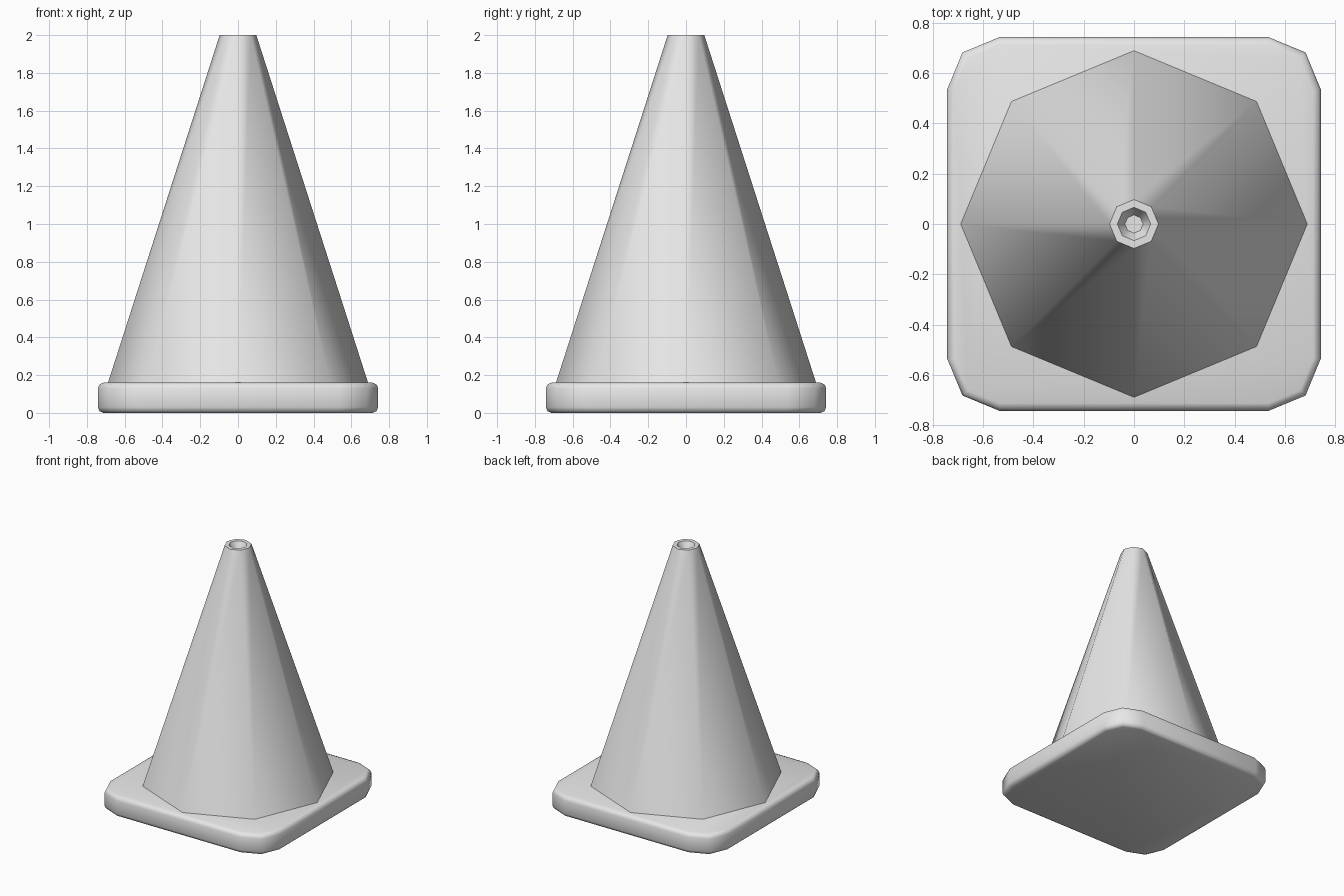
import bpy, bmesh, math

if "Cube" in bpy.data.objects:
    bpy.data.objects.remove(bpy.data.objects["Cube"])

mat = bpy.data.materials.new("plain light grey")
mat.diffuse_color = (0.8, 0.8, 0.8, 1)
mat.use_nodes = True
mat.node_tree.nodes["Principled BSDF"].inputs["Base Color"].default_value = mat.diffuse_color


def loft(name, rings, angle):
    """Skin a stack of equal-length rings and cap both ends."""
    bm = bmesh.new()
    loops = [[bm.verts.new(p) for p in ring] for ring in rings]
    n = len(loops[0])
    for a, b in zip(loops, loops[1:]):
        for i in range(n):
            j = (i + 1) % n
            bm.faces.new((a[i], a[j], b[j], b[i]))
    bm.faces.new(loops[0][::-1])
    bm.faces.new(loops[-1])
    bmesh.ops.recalc_face_normals(bm, faces=bm.faces)
    me = bpy.data.meshes.new(name)
    bm.to_mesh(me)
    bm.free()
    me.materials.append(mat)
    ob = bpy.data.objects.new(name, me)
    bpy.context.collection.objects.link(ob)
    bpy.context.view_layer.objects.active = ob
    ob.select_set(True)
    bpy.ops.object.shade_smooth_by_angle(angle=math.radians(angle))
    ob.select_set(False)
    return ob


def rounded_square(half, radius, z):
    """Square with two-segment rounded corners."""
    pts = []
    for q in range(4):
        c = math.radians(45 + 90 * q)
        cx = (half - radius) * math.copysign(1, math.cos(c))
        cy = (half - radius) * math.copysign(1, math.sin(c))
        for k in (-1, 0, 1):
            a = c + k * math.pi / 4
            pts.append((cx + radius * math.cos(a), cy + radius * math.sin(a), z))
    return pts


def octagon(r, z):
    return [(r * math.cos(i * math.pi / 4), r * math.sin(i * math.pi / 4), z)
            for i in range(8)]


# Base plate with softened top and bottom rims
base = [(0.030, 0.0), (0.009, 0.009), (0.0, 0.03),
        (0.0, 0.13), (0.009, 0.151), (0.030, 0.16)]
loft("base_plate", [rounded_square(0.742 - d, 0.207 - d, z) for d, z in base], 50)

# Eight-sided cone body with a shallow hollow in the tip
body = [(0.69, 0.155), (0.097, 2.0), (0.066, 2.0), (0.036, 1.94)]
loft("cone_body", [octagon(r, z) for r, z in body], 50)
